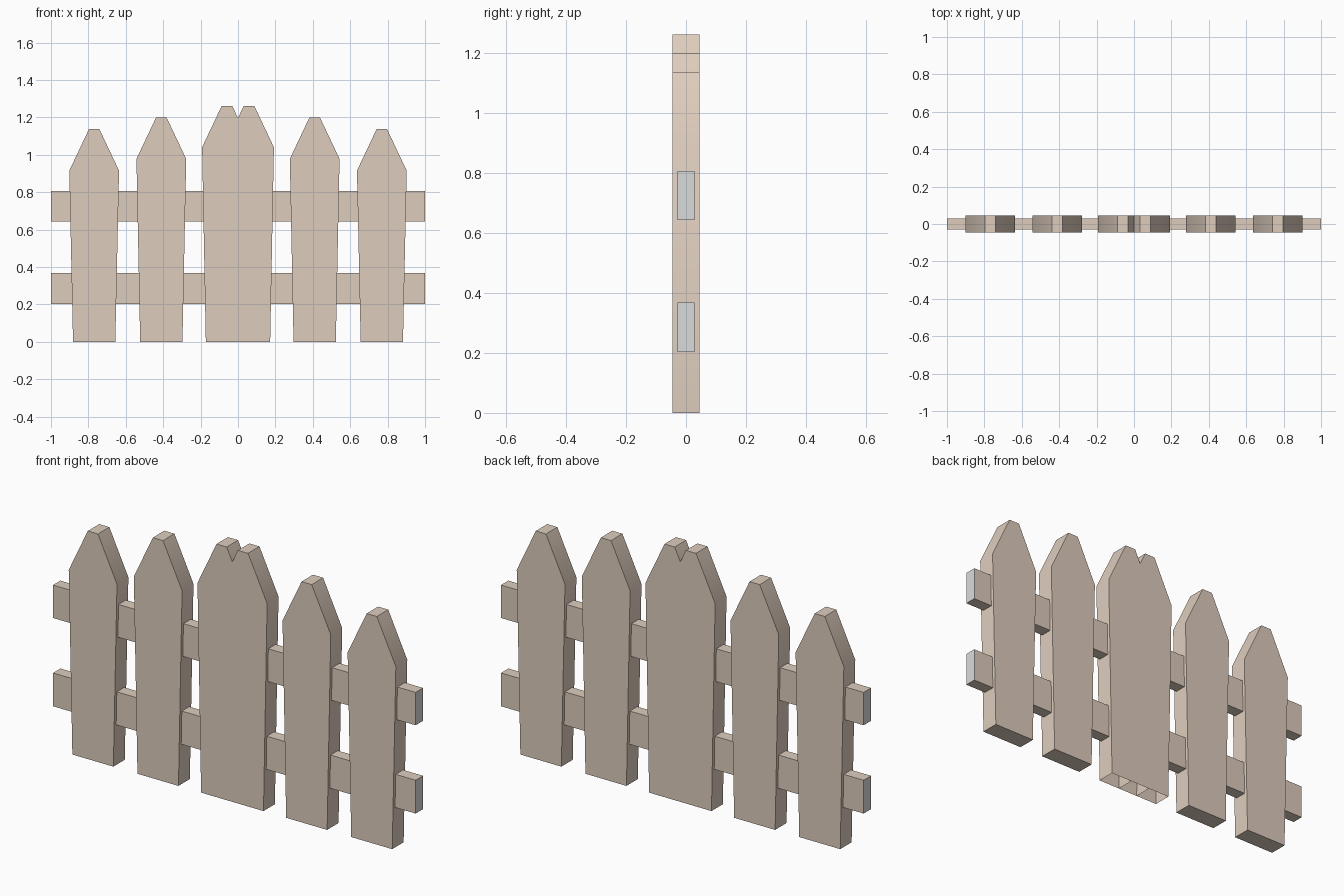
import bpy, bmesh, math

if "Cube" in bpy.data.objects:
    bpy.data.objects.remove(bpy.data.objects["Cube"])


def material(name, rgb):
    m = bpy.data.materials.new(name)
    m.diffuse_color = (*rgb, 1)
    m.use_nodes = True
    m.node_tree.nodes["Principled BSDF"].inputs["Base Color"].default_value = m.diffuse_color
    return m


WOOD = material("pale wood", (0.73, 0.61, 0.51))
GREY = material("cut end grey", (0.70, 0.71, 0.71))


def finish(bm, name, mats):
    bmesh.ops.recalc_face_normals(bm, faces=bm.faces)
    me = bpy.data.meshes.new(name)
    for m in mats:
        me.materials.append(m)
    bm.to_mesh(me)
    bm.free()
    ob = bpy.data.objects.new(name, me)
    bpy.context.collection.objects.link(ob)
    return ob


def picket(name, x, top, open_bottom=False):
    """Tapered board with a blunt point, extruded along y."""
    half = [(0.113, 0), (0.133, top - 0.222), (0.028, top)]
    profile = half + [(-px, pz) for px, pz in reversed(half)]
    bm = bmesh.new()
    face = bm.faces.new([bm.verts.new((x + px, -0.045, pz)) for px, pz in profile])
    ext = bmesh.ops.extrude_face_region(bm, geom=[face], use_keep_orig=True)
    verts = [g for g in ext["geom"] if isinstance(g, bmesh.types.BMVert)]
    bmesh.ops.translate(bm, verts=verts, vec=(0, 0.09, 0))
    bmesh.ops.recalc_face_normals(bm, faces=bm.faces)
    if open_bottom:
        low = [f for f in bm.faces if all(v.co.z < 0.001 for v in f.verts)]
        bmesh.ops.delete(bm, geom=low, context="FACES_ONLY")
    ob = finish(bm, name, [WOOD])
    # soft shading between board side and sloped point
    for p in ob.data.polygons:
        p.use_smooth = True
    ob.data.set_sharp_from_angle(angle=math.radians(32))


def rail(name, z0, z1):
    """Long bar with grey end faces."""
    bm = bmesh.new()
    bmesh.ops.create_cube(bm, size=1)
    for v in bm.verts:
        v.co = (v.co.x * 2, v.co.y * 0.058, (z0 + z1) / 2 + v.co.z * (z1 - z0))
    bm.normal_update()
    for f in bm.faces:
        f.material_index = 1 if abs(f.normal.x) > 0.9 else 0
    finish(bm, name, [WOOD, GREY])


# Pickets, mirrored left and right; the middle two overlap
for side, s in (("left", -1), ("right", 1)):
    picket(f"outer_picket_{side}", s * 0.769, 1.137)
    picket(f"inner_picket_{side}", s * 0.41, 1.2)
    picket(f"middle_picket_{side}", s * 0.059, 1.262, open_bottom=True)

# Horizontal rails
rail("lower_rail", 0.203, 0.369)
rail("upper_rail", 0.643, 0.807)
